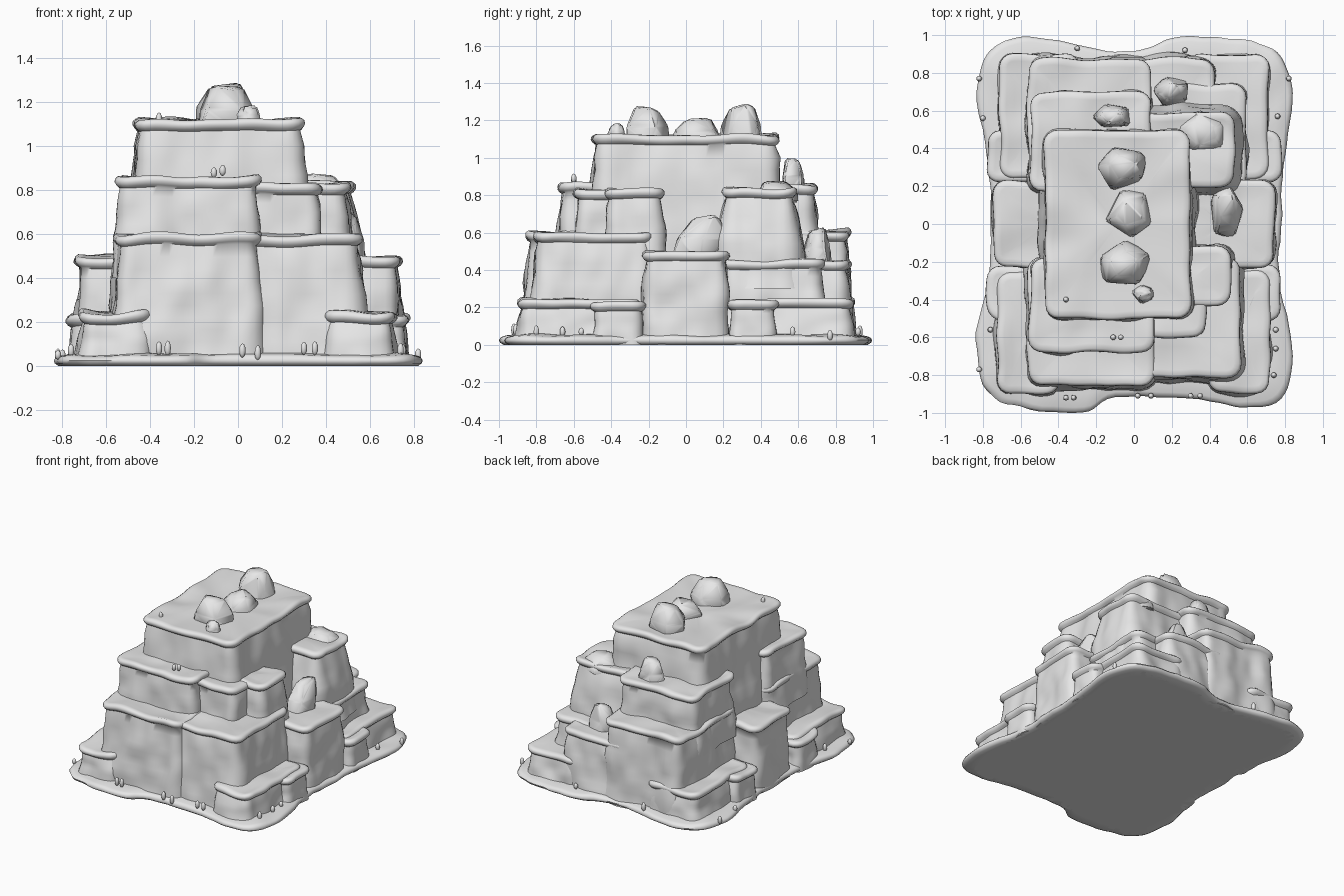
import bpy, bmesh, math, random
from mathutils import Vector, noise

if "Cube" in bpy.data.objects:
    bpy.data.objects.remove(bpy.data.objects["Cube"], do_unlink=True)

stone = bpy.data.materials.new("pale grey stone")
stone.use_nodes = True
GREY = (0.8, 0.8, 0.8, 1)
stone.diffuse_color = GREY
stone.node_tree.nodes["Principled BSDF"].inputs["Base Color"].default_value = GREY


def finish(name, bm, angle=60):
    bmesh.ops.recalc_face_normals(bm, faces=bm.faces)
    mesh = bpy.data.meshes.new(name)
    bm.to_mesh(mesh)
    bm.free()
    mesh.materials.append(stone)
    obj = bpy.data.objects.new(name, mesh)
    bpy.context.collection.objects.link(obj)
    bpy.ops.object.select_all(action="DESELECT")
    obj.select_set(True)
    bpy.context.view_layer.objects.active = obj
    bpy.ops.object.shade_smooth_by_angle(angle=math.radians(angle))


def loft(rings):
    """Skin a stack of equal-length rings and close both ends."""
    bm = bmesh.new()
    loops = [[bm.verts.new(p) for p in ring] for ring in rings]
    n = len(loops[0])
    for a, b in zip(loops, loops[1:]):
        for i in range(n):
            j = (i + 1) % n
            bm.faces.new((a[i], a[j], b[j], b[i]))
    for loop in (loops[0], loops[-1]):
        mid = bm.verts.new(sum((v.co for v in loop), Vector()) / n)
        for i in range(n):
            bm.faces.new((loop[i], loop[(i + 1) % n], mid))
    return bm


def rounded_rect(x0, x1, y0, y1, r=0.06, step=0.022):
    """Evenly spaced points and outward normals of a rounded rectangle."""
    corners = [(x1 - r, y1 - r), (x0 + r, y1 - r), (x0 + r, y0 + r), (x1 - r, y0 + r)]
    out = []
    for k, c in enumerate(corners):
        for s in range(5):
            a = math.pi / 2 * (k + s / 4)
            d = Vector((math.cos(a), math.sin(a), 0))
            out.append((Vector((*c, 0)) + d * r, d))
        start = out[-1][0]
        nxt = Vector((*corners[(k + 1) % 4], 0)) + d * r
        count = max(2, int((nxt - start).length / step))
        out += [(start.lerp(nxt, i / count), d.copy()) for i in range(1, count)]
    return out


def terrace(name, x0, x1, y0, y1, z0, z1, flare=0.04):
    """Eroded block: crumpled flared wall, thin wavy lip, gently bumpy top."""
    outline = rounded_rect(x0, x1, y0, y1)
    centre = Vector(((x0 + x1) / 2, (y0 + y1) / 2, 0))
    h = z1 - z0 - 0.055
    levels = [(z0 + h * t, flare * (1 - t) ** 0.8 - 0.012, 1) for t in [i / 10 for i in range(11)]]
    levels += [(z1 - 0.045, 0.002, 1), (z1 - 0.03, 0.012, 1), (z1 - 0.014, 0.01, 1),
               (z1 - 0.003, -0.004, 1), (z1 - 0.004, -0.03, 1),
               (z1 - 0.008, -0.05, .85), (z1 - 0.008, -0.05, .6), (z1 - 0.006, -0.05, .3)]
    rings = []
    for z, off, shrink in levels:
        ring = []
        for p, d in outline:
            wave = 0.016 * noise.noise(Vector((p.x * 6, p.y * 6, z1 * 3)))
            q = Vector((p.x, p.y, z))
            wall = min(1, max(0, (z1 - 0.03 - z) / 0.1))
            rough = wall * (0.022 * noise.noise(q * 4.5) + 0.014 * noise.noise(q * 9)) + wave
            q = centre + (p + d * (off + rough) - centre) * shrink
            sag = 0.022 * noise.noise(Vector((q.x * 5, q.y * 5, z1)))
            top = max(0, (z - z1 + 0.15) / 0.15)
            ring.append(q + Vector((0, 0, z + sag * top)))
        rings.append(ring)
    finish(name, loft(rings))


# Ground skirt with a wavy, softly rounded rim
shore = [(.84, .65), (.80, .86), (.62, .97), (.25, .99), (.08, .94), (-.1, .91), (-.4, .97),
         (-.62, .99), (-.78, .9), (-.83, .7), (-.77, .3), (-.76, 0), (-.77, -.3), (-.84, -.62),
         (-.78, -.88), (-.6, -.97), (-.27, -1), (-.1, -.92), (.35, -.93), (.6, -.97),
         (.8, -.9), (.84, -.65), (.77, -.3), (.78, 0), (.79, .3)]
pts = [Vector((x, y, 0)) for x, y in shore]
rim = []
for i, b in enumerate(pts):
    a, c, d = pts[i - 1], pts[(i + 1) % len(pts)], pts[(i + 2) % len(pts)]
    for s in range(6):
        t = s / 6
        p = (2 * b + (c - a) * t + (2 * a - 5 * b + 4 * c - d) * t * t
             + (3 * b - a - 3 * c + d) * t ** 3) / 2
        rim.append(p * (1 + 0.014 * noise.noise(p * 9)))
half = max(abs(p.y) for p in rim)
rings = []
for k, z in ((.9, 0), (.975, 0), (.995, .012), (1, .025), (.99, .04), (.97, .047), (.9, .055), (.7, .06)):
    rings.append([Vector((p.x * k, p.y * k / half, z + (0.01 * noise.noise(p * 5) if z > .03 else 0)))
                  for p in rim])
finish("ground_skirt", loft(rings))

# Central mass and summit
terrace("summit", -.46, .285, -.49, .48, .4, 1.125, .07)

# Upper terraces
terrace("upper_front", -.54, .10, -.67, -.19, .4, .865)
terrace("upper_front_right", -.1, .37, -.59, -.19, .4, .83)
terrace("upper_side_front", .15, .50, -.42, -.13, .3, .835, .06)
terrace("upper_back", -.54, .08, .19, .69, .4, .86)
terrace("upper_back_right", 0, .52, .21, .58, .3, .84, .09)

# Lower terraces
terrace("lower_front", -.55, .10, -.845, -.19, 0, .605, .055)
terrace("lower_front_right", -.2, .55, -.80, -.19, 0, .60, .06)
terrace("lower_back", -.55, .08, .19, .865, 0, .615, .045)
terrace("lower_back_right", -.1, .42, .2, .865, 0, .455, .045)
terrace("lower_back_side", .2, .58, .2, .73, 0, .46, .05)

# Side buttresses and foot ledges on both flanks
for side, s in (("left", 1), ("right", -1)):
    def flank(name, xa, xb, *rest):
        lo, hi = sorted((s * xa, s * xb))
        terrace(f"{name}_{side}", lo, hi, *rest)
    flank("buttress", .2, .73, -.22, .22, 0, .505, .03)
    flank("front_foot", .4, .71, -.885, -.26, 0, .25, .035)
    flank("back_foot", .3, .70, .25, .89, 0, .25, .035)
    flank("front_ledge", .45, .765, -.50, -.23, 0, .235, .02)
    flank("back_ledge", .45, .77, .23, .49, 0, .24, .02)


def boulder(name, x, y, z0, z1, w, d, seed, turn=0.6, lean=(0, 0)):
    """Chunky softened rock: hull of three jittered five-sided rings."""
    rng = random.Random(seed)
    bm = bmesh.new()
    for t, r in ((0, 1.08), (.5, 1.04), (1, .62)):
        for i in range(5):
            a = math.tau * (i + rng.uniform(-.2, .2)) / 5 + turn
            k = r * rng.uniform(.92, 1.1)
            high = t * (1 if t < 1 else rng.uniform(.86, 1.02))
            bm.verts.new((x + w / 2 * k * math.cos(a) + lean[0] * t,
                          y + d / 2 * k * math.sin(a) + lean[1] * t, z0 + (z1 - z0) * high))
    bmesh.ops.convex_hull(bm, input=bm.verts)
    loose = [v for v in bm.verts if not v.link_faces]
    bmesh.ops.delete(bm, geom=loose, context="VERTS")
    bmesh.ops.bevel(bm, geom=bm.edges[:], offset=0.008, segments=2, affect="EDGES", clamp_overlap=True)
    finish(name, bm, 70)


# Loose rocks
boulder("summit_rock_back", -.06, .30, 1.06, 1.29, .25, .23, 1)
boulder("summit_rock_middle", -.02, .06, 1.06, 1.215, .24, .25, 2, .8)
boulder("summit_rock_front", -.05, -.21, 1.06, 1.275, .27, .23, 3, .2)
boulder("summit_rock_small", .05, -.37, 1.08, 1.19, .12, .10, 4)
boulder("back_shelf_rock", -.11, .57, .80, 1.0, .20, .13, 5)
boulder("back_corner_rock", .20, .70, .40, .63, .18, .16, 6)
boulder("side_rock", .49, .05, .44, .70, .18, .27, 7, .3, (0, .06))
boulder("shoulder_rock", .36, .48, .76, .88, .27, .22, 8)

# Small upright pebbles around the foot and on the shelf
rng = random.Random(5)
bm = bmesh.new()
spots = [(.30, -.91, .08), (.35, -.91, .08), (.02, -.91, .07), (.09, -.91, .06), (-.36, -.92, .08),
         (-.32, -.92, .08), (.75, -.56, .07), (.75, -.66, .07), (.74, -.80, .07), (-.76, -.56, .07),
         (-.30, .93, .07), (.27, .92, .07), (.76, .57, .07), (-.80, .56, .05), (-.82, .77, .05),
         (.82, .77, .05), (-.82, -.77, .05), (-.11, -.60, .88), (-.07, -.60, .89), (-.36, -.40, 1.12)]
for spot in spots:
    made = bmesh.ops.create_icosphere(bm, subdivisions=2, radius=.015)["verts"]
    tall = rng.uniform(1.4, 2.4)
    for v in made:
        v.co = Vector((v.co.x, v.co.y, v.co.z * tall)) + Vector(spot)
finish("pebbles", bm)
